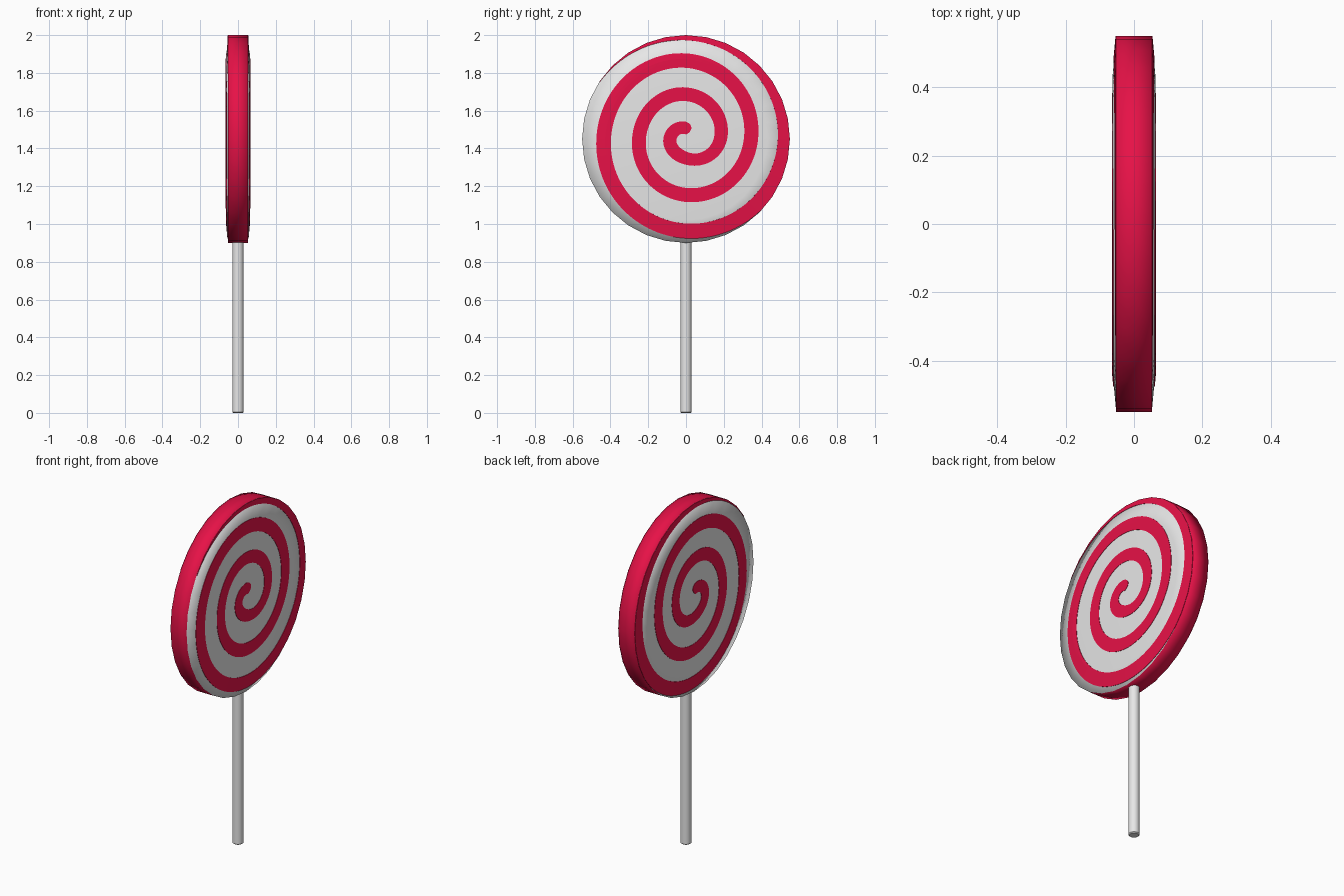
import bpy, bmesh, math

if "Cube" in bpy.data.objects:
    bpy.data.objects.remove(bpy.data.objects["Cube"])

N = 32            # sides of the candy disc
R = 0.55          # disc radius
CZ = 1.45         # disc centre height
RIDGE = 0.43      # radius where the face starts to slope to the rim
HALF, EDGE = 0.063, 0.052


def material(name, rgb):
    m = bpy.data.materials.new(name)
    m.diffuse_color = (*rgb, 1)
    m.use_nodes = True
    m.node_tree.nodes["Principled BSDF"].inputs["Base Color"].default_value = m.diffuse_color
    return m


white = material("sugar_white", (0.8, 0.8, 0.8))
red = material("cherry_red", (0.82, 0.006, 0.065))


def make_object(name, bm, mats):
    me = bpy.data.meshes.new(name)
    bm.to_mesh(me)
    bm.free()
    for m in mats:
        me.materials.append(m)
    ob = bpy.data.objects.new(name, me)
    bpy.context.collection.objects.link(ob)
    for p in me.polygons:
        p.use_smooth = True
    return ob


# Candy disc: rings along x, white faces and red rim
bm = bmesh.new()
profile = [(-HALF, RIDGE), (-EDGE, R), (0, R), (EDGE, R), (HALF, RIDGE)]
rings = []
for x, r in profile:
    rings.append([bm.verts.new((x, r * math.cos(2 * math.pi * i / N),
                                CZ + r * math.sin(2 * math.pi * i / N))) for i in range(N)])
for k in range(4):
    for i in range(N):
        j = (i + 1) % N
        f = bm.faces.new((rings[k][i], rings[k][j], rings[k + 1][j], rings[k + 1][i]))
        f.material_index = 1 if k in (1, 2) else 0
for ring in (rings[0], rings[-1]):
    bm.faces.new(ring)
bmesh.ops.recalc_face_normals(bm, faces=bm.faces[:])
make_object("candy_disc", bm, [white, red])

# Spiral stripe: centre-line radius at every quarter turn
QUARTERS = [0.043, 0.058, 0.085, 0.101, 0.182, 0.237, 0.249, 0.296, 0.344,
            0.415, 0.436, 0.487, 0.526, 0.563, 0.603, 0.65]


def spiral_radius(t):
    q = t / (math.pi / 2)
    i = min(max(int(q), 0), len(QUARTERS) - 2)
    u = q - i
    p = [QUARTERS[min(max(i + d, 0), len(QUARTERS) - 1)] for d in (-1, 0, 1, 2)]
    return 0.5 * (2 * p[1] + (p[2] - p[0]) * u
                  + (2 * p[0] - 5 * p[1] + 4 * p[2] - p[3]) * u * u
                  + (3 * p[1] - p[0] - 3 * p[2] + p[3]) * u ** 3)


def polygon_radius(t):
    a = 2 * math.pi / N
    return R * math.cos(a / 2) / math.cos(t % a - a / 2)


def face_x(r, limit):
    rho = r / limit * R
    return HALF if rho < RIDGE else HALF + (EDGE - HALF) * (rho - RIDGE) / (R - RIDGE)


def spiral(name, side):
    bm = bmesh.new()
    rows = []
    start = math.radians(62)
    step = 2 * math.pi / (N * 4)
    for k in range(1000):
        t = start + k * step
        r = spiral_radius(t)
        limit = polygon_radius(t)
        cap = min((k + 0.3) * step / 0.7, 1)          # rounded start
        hw = (0.034 + 0.0003 * t) * math.sqrt(1 - (1 - cap) ** 2)
        if r - hw >= limit or t > 22:
            break
        lo, hi = max(r - hw, 0.004), min(r + hw, limit)
        row = []
        for c in range(6):
            rr = lo + (hi - lo) * c / 5
            row.append(bm.verts.new((side * (face_x(rr, limit) + 0.002),
                                     rr * math.cos(t), CZ + rr * math.sin(t))))
        rows.append(row)
    for a, b in zip(rows, rows[1:]):
        for c in range(5):
            quad = [a[c], a[c + 1], b[c + 1], b[c]]
            bm.faces.new(quad if side > 0 else quad[::-1])
    ob = make_object(name, bm, [red])
    s = ob.modifiers.new("thickness", 'SOLIDIFY')
    s.thickness = 0.004
    s.offset = -1
    for p in ob.data.polygons:
        p.use_smooth = False


spiral("spiral_right", 1)
spiral("spiral_left", -1)

# Stick with a slightly bevelled end
bpy.ops.mesh.primitive_cylinder_add(vertices=16, radius=0.03, depth=0.95, location=(0, 0, 0.475))
stick = bpy.context.object
stick.name = "stick"
stick.data.materials.append(white)
bev = stick.modifiers.new("bevel", 'BEVEL')
bev.width = 0.005
bev.segments = 1
bev.limit_method = 'ANGLE'
bev.angle_limit = math.radians(60)
bpy.ops.object.shade_smooth_by_angle(angle=math.radians(40))
